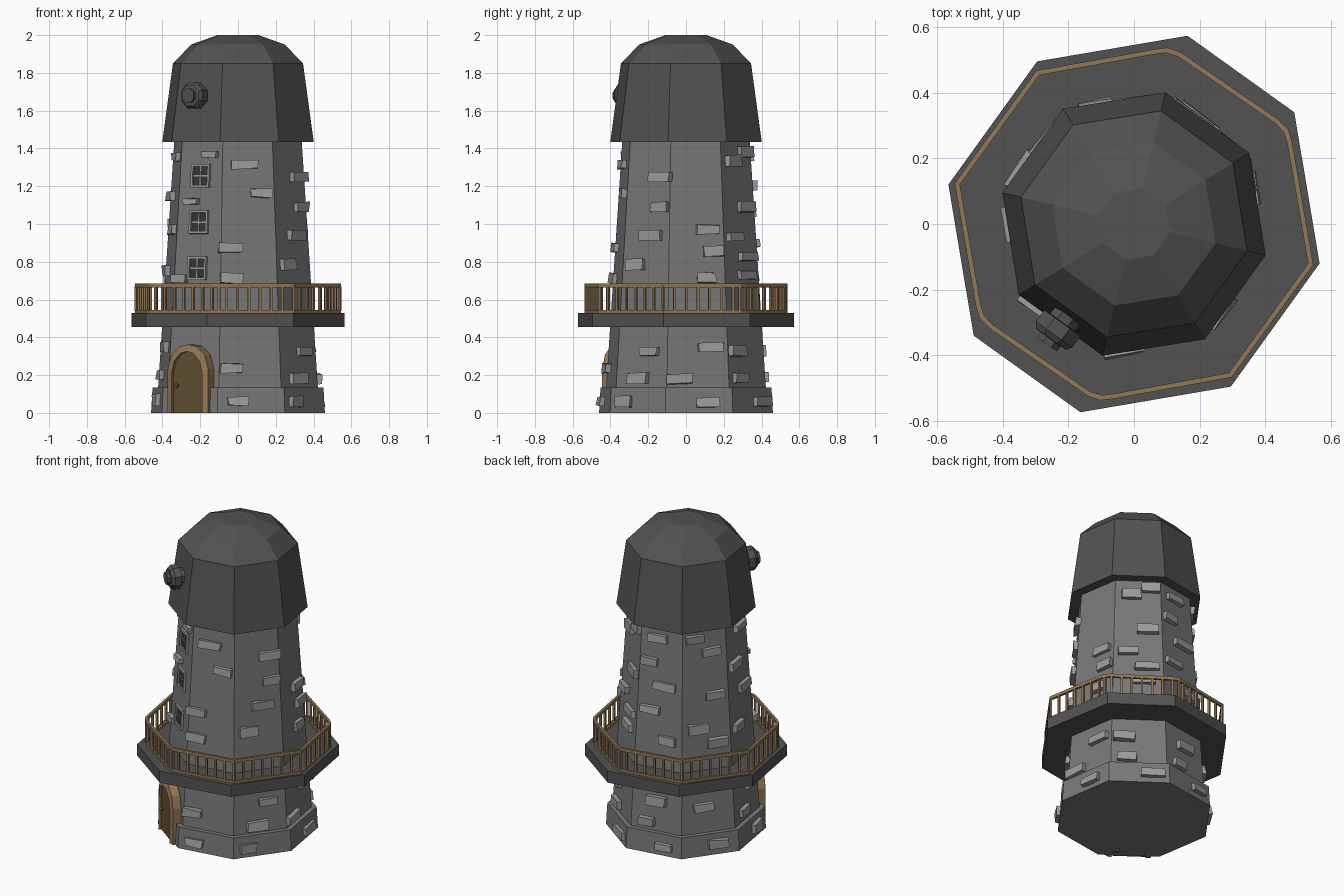
import bpy, bmesh, math, random
from mathutils import Vector, Matrix

if "Cube" in bpy.data.objects:
    bpy.data.objects.remove(bpy.data.objects["Cube"])

random.seed(4)
TWIST = math.radians(-13.4)      # rotation of the octagonal plan
DOOR_AZ = -125.9                 # facing of the wall with door and windows
APO = math.cos(math.pi / 8)


def material(name, *rgb):
    m = bpy.data.materials.new(name)
    m.diffuse_color = (*rgb, 1)
    m.use_nodes = True
    m.node_tree.nodes["Principled BSDF"].inputs["Base Color"].default_value = m.diffuse_color
    return m


WALL = material("wall_grey", .19, .19, .19)
DARK = material("dark_grey", .085, .085, .085)
STONE = material("stone_grey", .33, .33, .33)
PANE = material("pane_dark", .04, .04, .04)
OAK = material("oak", .29, .19, .09)
PANEL = material("door_brown", .12, .085, .035)


def finish(name, bm, mat):
    bmesh.ops.recalc_face_normals(bm, faces=bm.faces)
    me = bpy.data.meshes.new(name)
    bm.to_mesh(me)
    bm.free()
    me.materials.append(mat)
    ob = bpy.data.objects.new(name, me)
    bpy.context.collection.objects.link(ob)
    return ob


def loft(name, rings, mat, closed=False, matrix=None):
    """Skin a series of equal rings; cap the ends unless closed."""
    bm = bmesh.new()
    vs = [[bm.verts.new(p) for p in r] for r in rings]
    n = len(vs[0])
    for a, b in zip(vs, vs[1:] + vs[:1] if closed else vs[1:]):
        for i in range(n):
            j = (i + 1) % n
            bm.faces.new((a[i], a[j], b[j], b[i]))
    if not closed:
        bm.faces.new(vs[0])
        bm.faces.new(vs[-1])
    ob = finish(name, bm, mat)
    if matrix:
        ob.matrix_world = matrix
    return ob


def octagon(r, z):
    return [(r * math.cos(TWIST + i * math.pi / 4),
             r * math.sin(TWIST + i * math.pi / 4), z) for i in range(8)]


def add_box(bm, size, matrix, jitter=0):
    vs = bmesh.ops.create_cube(bm, size=1)["verts"]
    for v in vs:
        v.co = Vector([c * s + random.uniform(-jitter, jitter) for c, s in zip(v.co, size)])
    bmesh.ops.transform(bm, matrix=matrix, verts=vs)


def on_wall(az, d, u, z, tilt=0):
    """Frame on a wall: x along the wall, -y outward, z up."""
    return (Matrix.Rotation(math.radians(az + 90), 4, 'Z')
            @ Matrix.Translation((u, -d, z)) @ Matrix.Rotation(-tilt, 4, 'X'))


def wall_dist(z):
    if z < .135:
        return .468 * APO
    return (.435 - (z - .135) * .0685) * APO


# Tower body, footing and cap
loft("tower_base", [octagon(.473, 0), octagon(.465, .135)], WALL)
loft("tower_body", [octagon(.435, .13), octagon(.346, 1.45)], WALL)
loft("cap", [octagon(r, z) for r, z in
             ((.412, 1.435), (.354, 1.85), (.255, 1.95), (.112, 2.0))], DARK)

# Balcony slab, deeper on the door side and opposite
half = [(.565, -.12), (.295, -.495), (-.163, -.573), (-.488, -.34)]
plan = half + [(-x, -y) for x, y in half]
loft("balcony_slab", [[(x, y, z) for x, y in plan] for z in (.455, .53)], DARK)

# Railing: two rails along a softened path plus balusters
half = [(.538, -.122), (.293, -.46), (-.06, -.524), (-.1, -.529),
        (-.137, -.517), (-.435, -.312), (-.463, -.283), (-.474, -.248)]
path = [Vector(p) for p in half] + [-Vector(p) for p in half]


def rail(name, z0, z1):
    rings = [[(p.x * s, p.y * s, z) for s, z in
              ((.985, z0), (1.015, z0), (1.015, z1), (.985, z1))] for p in path]
    loft(name, rings, OAK, closed=True)


rail("top_rail", .665, .685)
rail("bottom_rail", .53, .545)
bm = bmesh.new()
for a, b in zip(path, path[1:] + path[:1]):
    n = max(1, round((b - a).length / .06))
    ang = math.atan2(b.y - a.y, b.x - a.x)
    for i in range(n):
        if n == 1 and (b - a).length < .042 and a.x * a.y < 0:
            continue
        p = a.lerp(b, i / n)
        add_box(bm, (.013, .013, .13),
                Matrix.Translation((p.x, p.y, .605)) @ Matrix.Rotation(ang, 4, 'Z'))
finish("balusters", bm, OAK)

# Door: arched frame, recessed panel, knob
def arch(w, h):
    right = [(w, 0), (w, h * .64), (w * .82, h * .85), (w * .42, h * .97)]
    return right + [(0, h)] + [(-x, z) for x, z in reversed(right)]


door_m = on_wall(DOOR_AZ, 0, 0, 0)
frame = [[(ox, -.40, oz), (ox, -.452, oz), (ix, -.462, iz), (ix, -.40, iz)]
         for (ox, oz), (ix, iz) in zip(arch(.132, .362), arch(.1, .325))]
loft("door_frame", frame, OAK, matrix=door_m)
loft("door_panel", [[(x, y, z) for x, z in arch(.105, .33)] for y in (-.39, -.445)],
     PANEL, matrix=door_m)
bm = bmesh.new()
bmesh.ops.create_icosphere(bm, subdivisions=1, radius=.013,
                           matrix=on_wall(DOOR_AZ, .46, -.07, .145))
add_box(bm, (.01, .03, .01), on_wall(DOOR_AZ, .447, -.07, .145))
finish("door_knob", bm, OAK)

# Windows: frame, glazing bars, dark pane
for k, z in enumerate((.765, 1.01, 1.255)):
    m = on_wall(DOOR_AZ, wall_dist(z), 0, z, .063)
    w, h = .06, .062
    rings = [[(sx * a, y, sz * b) for a, b, y in
              ((w, h, .01), (w, h, -.014), (w - .013, h - .013, -.014), (w - .013, h - .013, .01))]
             for sx, sz in ((1, 1), (-1, 1), (-1, -1), (1, -1))]
    loft(f"window_frame_{k}", rings, STONE, closed=True, matrix=m)
    bm = bmesh.new()
    add_box(bm, (.008, .016, 2 * h - .02), m)
    add_box(bm, (2 * w - .02, .016, .008), m)
    finish(f"window_bars_{k}", bm, STONE)
    bm = bmesh.new()
    add_box(bm, (2 * w - .02, .008, 2 * h - .02), m)
    finish(f"window_pane_{k}", bm, PANE)

# Sail hub on the cap
hub = [(.05, .32), (.05, .37), (.074, .372), (.074, .415), (.06, .432), (.04, .433), (.04, .452)]
loft("sail_hub", [[(r * math.cos((i + .5) * math.pi / 4), -d, r * math.sin((i + .5) * math.pi / 4))
                   for i in range(8)] for r, d in hub], DARK,
     matrix=on_wall(DOOR_AZ, 0, 0, 1.68))

# Protruding stones: per wall, (offset along wall, height)
STONES = {
    -80.9: [(-.02, 1.315), (.07, 1.165), (-.095, .875), (-.095, .71), (-.1, .235), (-.07, .06)],
    -35.9: [(.08, 1.25), (.085, 1.09), (.03, .94), (-.06, .785), (.05, .325), (-.02, .185), (-.09, .06)],
    9.1: [(.06, .97), (.09, .855), (.05, .715), (.07, .345), (.045, .055), (-.1, .18)],
    54.1: [(-.04, 1.335), (.08, 1.38), (-.06, .935), (.05, .83), (.03, .73), (-.09, .33),
           (-.07, .185), (.08, .06), (.06, 1.09)],
    99.1: [(-.02, 1.36), (-.07, 1.2), (.03, 1.06), (-.06, .9), (.06, .72), (0, .33), (-.06, .19), (.07, .06)],
    144.1: [(.04, 1.28), (-.06, 1.37), (.06, 1.0), (-.05, .8), (.07, .7), (-.03, .3), (.05, .07)],
    189.1: [(.04, 1.355), (.05, .97), (-.05, 1.15), (-.06, .75), (.05, .345), (-.05, .2), (.05, .07)],
    234.1: [(.06, 1.365), (-.05, 1.12), (-.11, .71)],
}
bm = bmesh.new()
for az, spots in STONES.items():
    for u, z in spots:
        w = .09 if az == 234.1 else random.uniform(.1, .145)
        h = .035 if az == 234.1 else random.uniform(.045, .06)
        m = on_wall(az, wall_dist(z) + .002, u, z, .06)
        add_box(bm, (w, .05, h), m, .006)
finish("wall_stones", bm, STONE)
